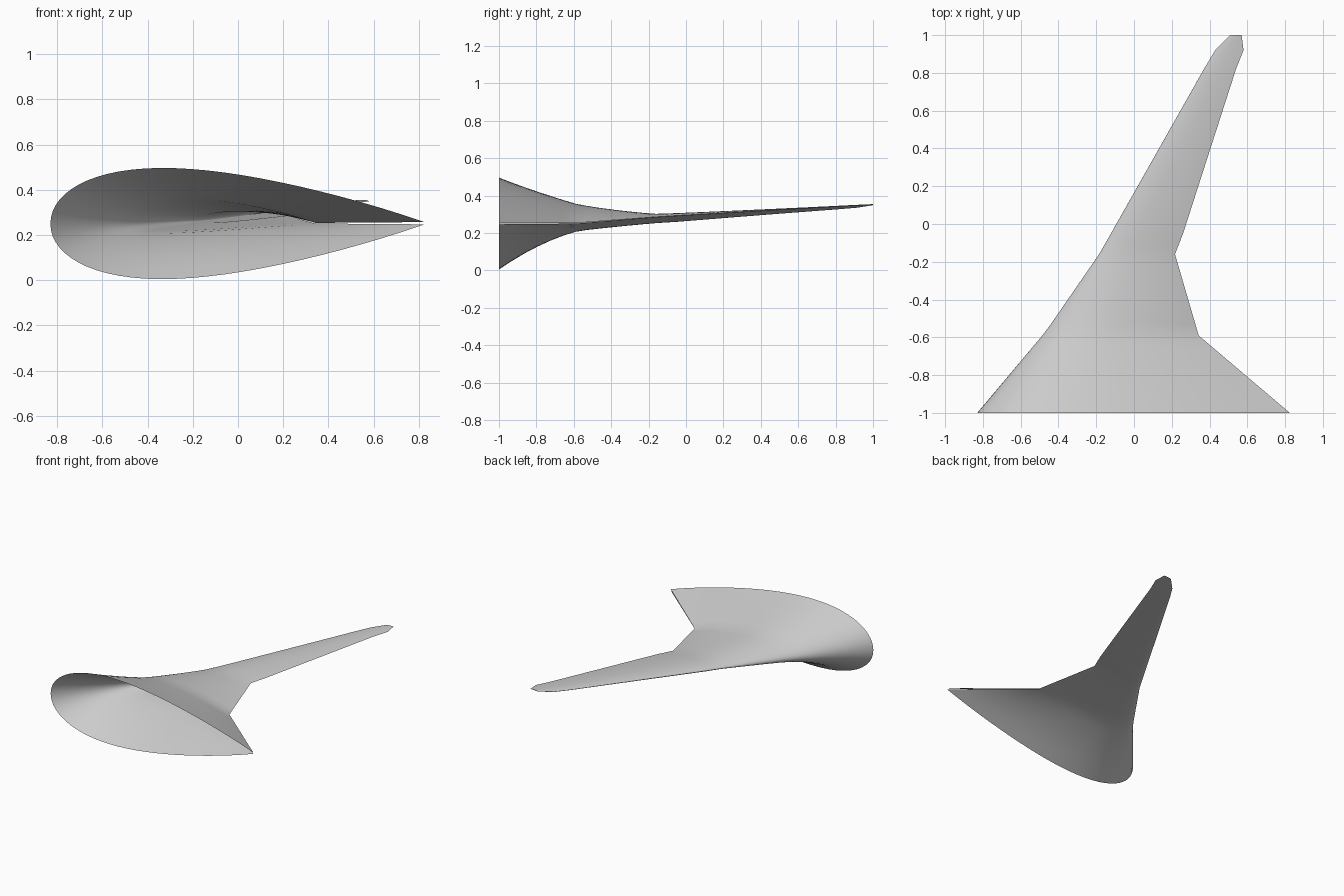
import bpy, bmesh, math

cube = bpy.data.objects.get("Cube")
if cube:
    bpy.data.objects.remove(cube, do_unlink=True)

grey = bpy.data.materials.new("light_grey")
grey.use_nodes = True
colour = (0.6, 0.6, 0.6, 1)
grey.diffuse_color = colour
grey.node_tree.nodes["Principled BSDF"].inputs["Base Color"].default_value = colour

# Stations: y, leading x, trailing x, leading z, trailing z, thickness ratio, camber
STATIONS = [
    (-1.00, -0.83, 0.825, 0.25, 0.252, 0.297, 0.0),
    (-0.59, -0.485, 0.342, 0.252, 0.252, 0.176, 0.04),
    (-0.53, -0.44, 0.325, 0.254, 0.257, 0.163, 0.038),
    (-0.16, -0.185, 0.217, 0.265, 0.286, 0.11, 0.02),
    (-0.05, -0.122, 0.26, 0.270, 0.293, 0.105, 0.02),
    (0.82, 0.37, 0.54, 0.330, 0.344, 0.075, 0.02),
    (0.92, 0.43, 0.58, 0.338, 0.349, 0.07, 0.02),
    (1.00, 0.51, 0.57, 0.350, 0.354, 0.06, 0.02),
]
STEPS = [6, 1, 5, 2, 6, 1, 1]
N = 28


def half_thickness(u, t):
    return 5 * t * (0.2969 * math.sqrt(u) - 0.126 * u - 0.3516 * u**2
                    + 0.2843 * u**3 - 0.1015 * u**4)


def camber_line(u, m, p=0.4):
    if u < p:
        return m / p**2 * (2 * p * u - u * u)
    return m / (1 - p)**2 * (1 - 2 * p + 2 * p * u - u * u)


def section(y, lead_x, trail_x, lead_z, trail_z, t, m):
    """Aerofoil outline from upper trailing edge, round the nose, to the lower."""
    chord = trail_x - lead_x
    points = []
    for i in range(-N, N + 1):
        u = 1 - math.cos(abs(i) / N * math.pi / 2)
        side = 1 if i < 0 else -1
        z = lead_z + u * (trail_z - lead_z)
        z += chord * (camber_line(u, m) + side * half_thickness(u, t))
        points.append((lead_x + u * chord, y, z))
    return points


# Blend between the stations
rows = [STATIONS[0]]
for a, b, steps in zip(STATIONS, STATIONS[1:], STEPS):
    for k in range(1, steps + 1):
        rows.append([p + (q - p) * k / steps for p, q in zip(a, b)])

# Skin: open at the root and along the thin trailing edge
bm = bmesh.new()
loops = [[bm.verts.new(p) for p in section(*row)] for row in rows]
for a, b in zip(loops, loops[1:]):
    for i in range(2 * N):
        bm.faces.new((a[i], b[i], b[i + 1], a[i + 1]))

# Tip cap
tip = loops[-1]
for i in range(N):
    if i < N - 1:
        bm.faces.new((tip[i], tip[-1 - i], tip[-2 - i], tip[i + 1]))
    else:
        bm.faces.new((tip[i], tip[-1 - i], tip[N]))

bmesh.ops.recalc_face_normals(bm, faces=bm.faces[:])
# The upper skin must face up
bm.faces.ensure_lookup_table()
if bm.faces[N // 2].normal.z < 0:
    bmesh.ops.reverse_faces(bm, faces=bm.faces[:])

mesh = bpy.data.meshes.new("wing_skin")
bm.to_mesh(mesh)
bm.free()
mesh.materials.append(grey)
wing = bpy.data.objects.new("wing_skin", mesh)
bpy.context.collection.objects.link(wing)
bpy.ops.object.select_all(action="DESELECT")
bpy.context.view_layer.objects.active = wing
wing.select_set(True)
bpy.ops.object.shade_smooth_by_angle(angle=math.radians(40))
